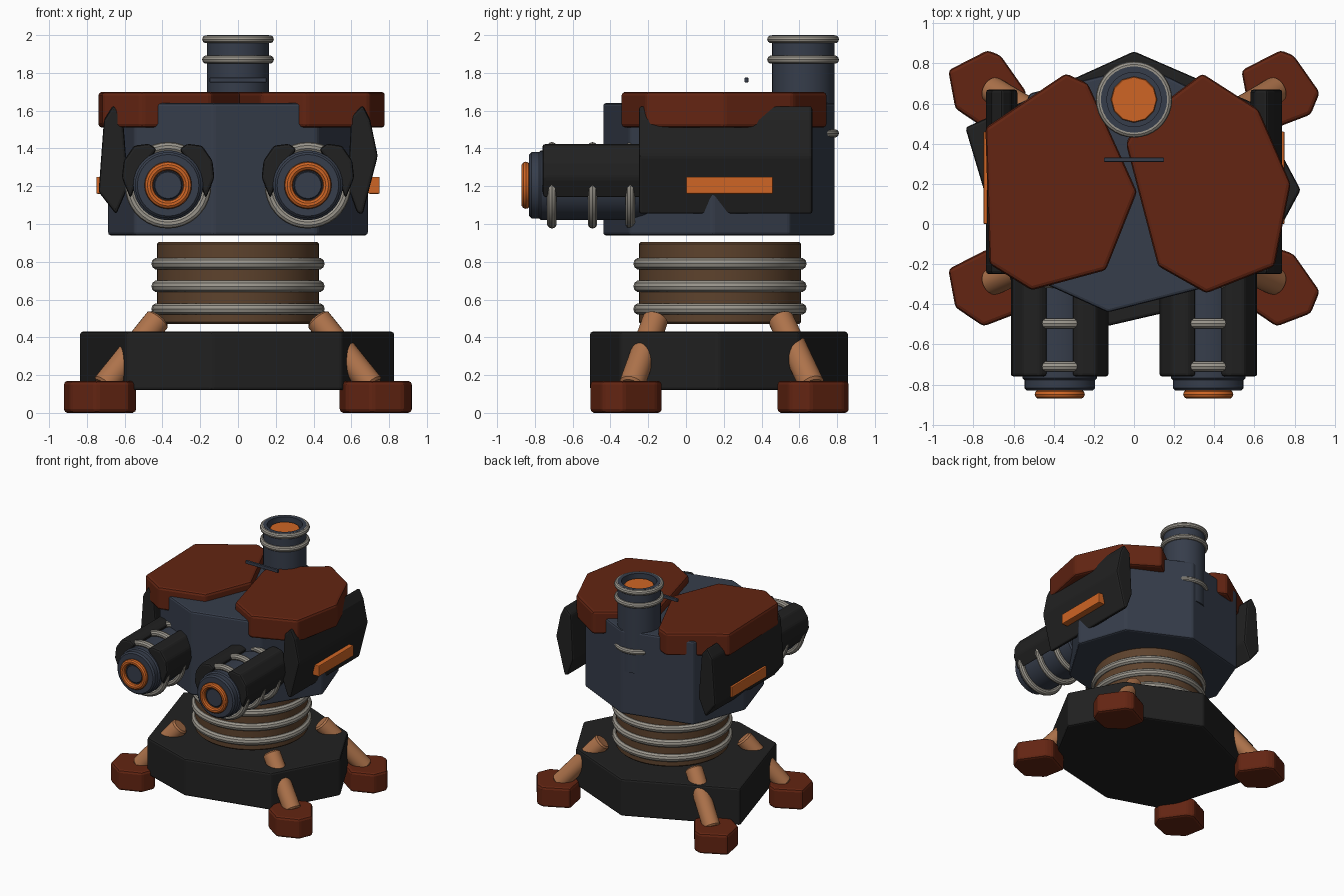
import bpy, bmesh, math
from mathutils import Vector, Matrix

old = bpy.data.objects.get("Cube")
if old:
    bpy.data.objects.remove(old)


def material(name, r, g, b):
    m = bpy.data.materials.new(name)
    m.use_nodes = True
    m.diffuse_color = (r, g, b, 1)
    m.node_tree.nodes["Principled BSDF"].inputs["Base Color"].default_value = (r, g, b, 1)
    return m


RUST = material("rust red", .125, .018, .006)
BLACK = material("soot black", .015, .015, .015)
BLUE = material("slate blue", .037, .047, .07)
ORANGE = material("glow orange", .62, .13, .018)
STEEL = material("pale steel", .32, .30, .26)
COPPER = material("copper", .42, .17, .07)
BROWN = material("dark brown", .11, .055, .026)


def finish(name, bm, mat, bevel=0.0, smooth=False):
    bmesh.ops.remove_doubles(bm, verts=bm.verts, dist=1e-5)
    bmesh.ops.recalc_face_normals(bm, faces=bm.faces)
    mesh = bpy.data.meshes.new(name)
    bm.to_mesh(mesh)
    bm.free()
    mesh.materials.append(mat)
    ob = bpy.data.objects.new(name, mesh)
    bpy.context.collection.objects.link(ob)
    if bevel:
        mod = ob.modifiers.new("Bevel", "BEVEL")
        mod.width, mod.segments = bevel, 2
        mod.limit_method, mod.angle_limit = "ANGLE", math.radians(25)
    if smooth:
        bpy.ops.object.select_all(action="DESELECT")
        ob.select_set(True)
        bpy.context.view_layer.objects.active = ob
        bpy.ops.object.shade_smooth_by_angle(angle=math.radians(35))
    return ob


def prism(name, outline, lo, hi, mat, bevel=.015, along="z"):
    """Extrude an outline: (x, y) along z, or (x, z) along y."""
    bm = bmesh.new()
    point = (lambda a, b, h: (a, b, h)) if along == "z" else (lambda a, b, h: (a, h, b))
    face = bm.faces.new([bm.verts.new(point(a, b, lo)) for a, b in outline])
    out = bmesh.ops.extrude_face_region(bm, geom=[face])
    move = Vector(point(0, 0, hi - lo))
    bmesh.ops.translate(bm, vec=move, verts=[v for v in out["geom"] if isinstance(v, bmesh.types.BMVert)])
    return finish(name, bm, mat, bevel)


def box(name, x, y, z, mat, bevel=.006):
    return prism(name, [(x[0], y[0]), (x[1], y[0]), (x[1], y[1]), (x[0], y[1])], z[0], z[1], mat, bevel)


def lathe(name, profile, loc, mat, axis=(0, 0, 1), segs=32, closed=False, bevel=0):
    """Spin a (radius, height) profile about an axis through loc."""
    bm = bmesh.new()
    vs = [bm.verts.new((r, 0, h)) for r, h in profile]
    es = [bm.edges.new(p) for p in zip(vs, vs[1:])]
    if closed:
        es.append(bm.edges.new((vs[-1], vs[0])))
    bmesh.ops.spin(bm, geom=vs + es, cent=(0, 0, 0), axis=(0, 0, 1),
                   angle=math.tau, steps=segs, use_duplicate=False)
    turn = Vector((0, 0, 1)).rotation_difference(Vector(axis)).to_matrix().to_4x4()
    bm.transform(Matrix.Translation(loc) @ turn)
    return finish(name, bm, mat, bevel, True)


def rod(name, start, end, radius, mat, segs=32, bevel=.012):
    d = Vector(end) - Vector(start)
    n = d.length
    prof = [(0, 0), (radius - bevel, 0), (radius, bevel), (radius, n - bevel), (radius - bevel, n), (0, n)]
    return lathe(name, prof, start, mat, d.normalized(), segs)


def ring(name, loc, radius, thick, mat, axis=(0, 0, 1)):
    prof = [(radius + thick * math.cos(i * math.tau / 10), thick * math.sin(i * math.tau / 10)) for i in range(10)]
    return lathe(name, prof, loc, mat, axis, 36, True)


# Base slab
prism("base", [(0, .86), (-.84, .48), (-.59, -.36), (-.14, -.51),
               (.55, -.35), (.83, .17), (.6, .6)], .12, .43, BLACK)

# Feet and struts
foot = [(-.195, .09), (0, .19), (.065, .165), (.195, -.02), (.15, -.13), (-.02, -.195), (-.16, -.1)]
for side, sx in (("left", 1), ("right", -1)):
    for end, fy, ly, lower in (("front", -.315, -.16, -.29), ("back", .675, .5, .67)):
        prism(f"{end}_{side}_foot", [(x + .73 * sx, y + fy) for x, y in foot], 0, .17, RUST, .02)
        rod(f"{end}_{side}_strut", (.42 * sx, ly, .5), (.71 * sx, lower, .14), .068, COPPER, 24)

# Swivel column with bands
rod("column", (0, .18, .47), (0, .18, .905), .43, BROWN, 48)
for i, z in enumerate((.55, .67, .79)):
    ring(f"column_band_{i + 1}", (0, .18, z), .427, .032, STEEL)

# Body
prism("body", [(-.13, -.44), (.42, -.3), (.69, .14), (.55, .55), (.05, .79),
               (-.52, .65), (-.69, .2), (-.55, -.25)], .94, 1.64, BLUE)

# Roof armour
prism("right_roof_plate", [(-.34, .75), (-.74, .48), (-.72, -.2), (-.51, -.33), (-.14, -.23),
                           (.015, .16), (-.23, .7)], 1.51, 1.70, RUST, .02)
prism("left_roof_plate", [(.34, .75), (.62, .57), (.78, .2), (.7, -.21), (.36, -.345),
                          (.12, -.21), (-.04, .4), (.01, .5)], 1.51, 1.70, RUST, .02)
box("roof_sight", (-.15, .15), (.31, .33), (1.75, 1.775), BLUE, .003)

# Side armour with glowing strips
prism("left_side_plate", [(.66, 1.63), (.70, 1.55), (.74, 1.36), (.66, 1.05), (.63, 1.06),
                          (.58, 1.2), (.6, 1.57)], -.25, .67, BLACK, .015, "y")
prism("right_side_plate", [(-.66, 1.63), (-.71, 1.55), (-.738, 1.17), (-.645, 1.05),
                           (-.58, 1.2), (-.61, 1.57)], -.25, .67, BLACK, .015, "y")
for side, sx in (("left", 1), ("right", -1)):
    box(f"{side}_side_strip", sorted((.69 * sx, .75 * sx)), (0, .46), (1.16, 1.25), ORANGE)

# Twin cannons
FRONT = (0, -1, 0)
jacket = [(.06, .19), (.1, .22), (.18, .21), (.235, .13), (.245, .04), (.2, -.07), (.14, .08)]
for side, cx in (("left", .37), ("right", -.37)):
    cz = 1.205
    rod(f"{side}_barrel", (cx, -.15, cz), (cx, -.78, cz), .185, BLUE)
    rod(f"{side}_muzzle", (cx, -.76, cz), (cx, -.83, cz), .175, BLUE)
    ring(f"{side}_muzzle_ring", (cx, -.848, cz), .102, .023, ORANGE, FRONT)
    rod(f"{side}_muzzle_core", (cx, -.82, cz), (cx, -.845, cz), .075, BLUE, 24, .005)
    for i, y in enumerate((-.71, -.495, -.295)):
        ring(f"{side}_barrel_band_{i + 1}", (cx, y, cz), .203, .026, STEEL, FRONT)
    for part, s in (("outer", 1), ("inner", -1)):
        prism(f"{side}_{part}_jacket", [(cx + s * math.copysign(1, cx) * x, cz + z) for x, z in jacket],
              -.76, -.2, BLACK, .015, "y")

# Exhaust stack
lathe("stack", [(0, 1.3), (.165, 1.3), (.165, 2), (.135, 2), (.135, 1.94), (0, 1.94)], (0, .62, 0), BLUE)
rod("stack_glow", (0, .62, 1.93), (0, .62, 1.97), .115, ORANGE, 12, .004)
for i, z in enumerate((1.48, 1.87, 1.978)):
    ring(f"stack_band_{i + 1}", (0, .62, z), .168, .022, STEEL)
